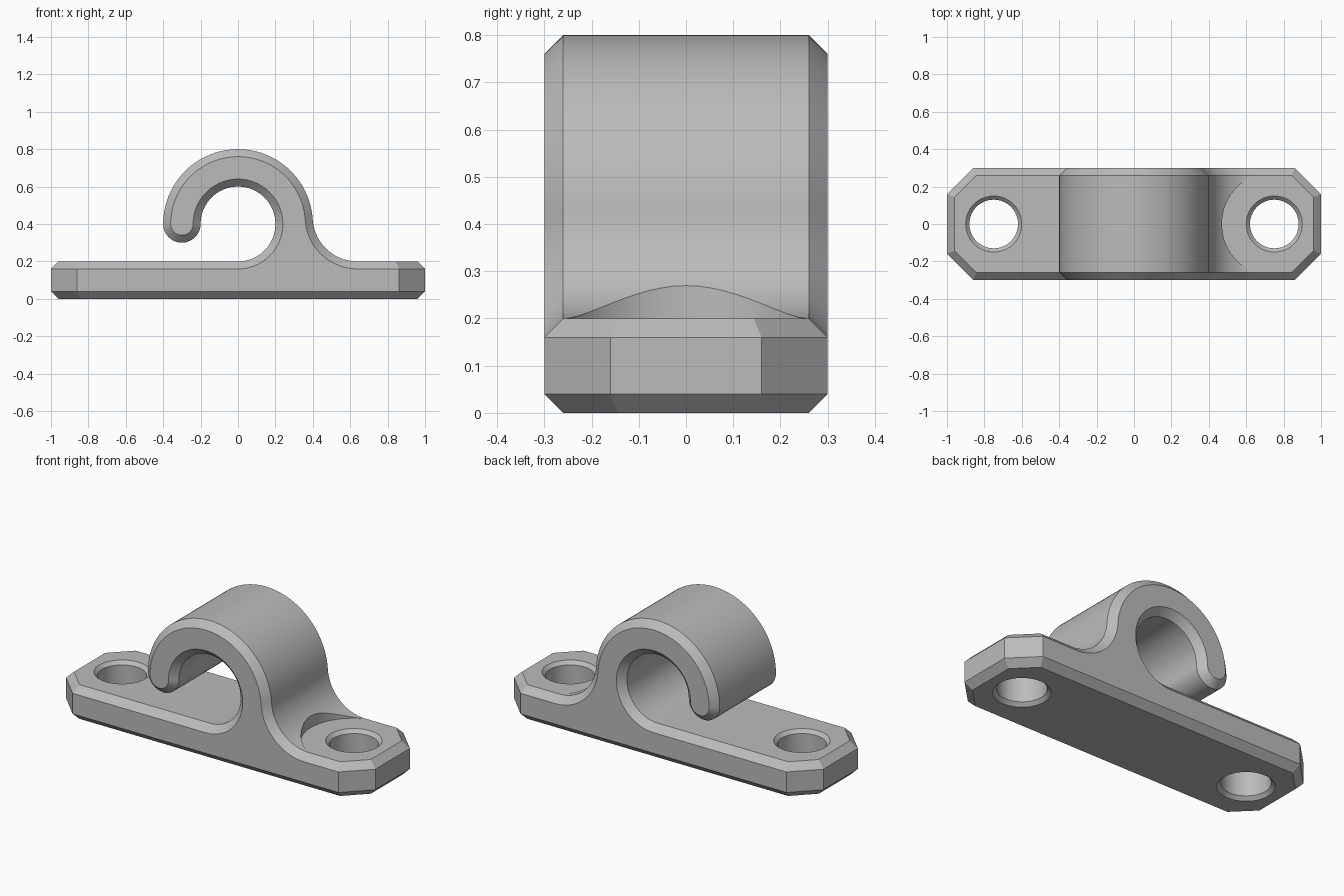
import bpy, bmesh, math
from mathutils import Vector

if "Cube" in bpy.data.objects:
    bpy.data.objects.remove(bpy.data.objects["Cube"])

grey = bpy.data.materials.new("plain_grey")
grey.diffuse_color = (0.5, 0.5, 0.5, 1)
grey.use_nodes = True
grey.node_tree.nodes["Principled BSDF"].inputs["Base Color"].default_value = grey.diffuse_color


def arc(cx, cz, r, a0, a1, n):
    return [(cx + r * math.cos(math.radians(a0 + (a1 - a0) * i / n)),
             cz + r * math.sin(math.radians(a0 + (a1 - a0) * i / n))) for i in range(n + 1)]


def profile(d):
    """Side outline of plate and hook, moved inward by d."""
    fx = math.sqrt(0.64 ** 2 - 0.04 ** 2)            # fillet centre
    a = math.degrees(math.atan2(0.04, fx))
    e = 1 - d / 2
    pts = [(-0.96, d), (0.96, d), (e, 0.04 + d / 2), (e, 0.16 - d / 2), (0.96, 0.2 - d)]
    pts += arc(fx, 0.44, 0.24 + d, -90, a - 180, 24)         # fillet
    pts += arc(0, 0.4, 0.4 - d, a, 180, 56)[1:]              # outside of hook
    pts += arc(-0.3, 0.4, 0.1 - d, 180, 360, 24)[1:]         # rounded tip
    pts += arc(0, 0.4, 0.2 + d, 180, -90, 72)[1:]            # inside of hook
    pts += [(-0.96, 0.2 - d), (-e, 0.16 - d / 2), (-e, 0.04 + d / 2)]
    return pts


def loft(bm, rings):
    vs = [[bm.verts.new(p) for p in ring] for ring in rings]
    for r0, r1 in zip(vs, vs[1:]):
        for i in range(len(r0)):
            j = (i + 1) % len(r0)
            bm.faces.new((r0[i], r0[j], r1[j], r1[i]))
    bm.faces.new(vs[0])
    bm.faces.new(vs[-1])
    bmesh.ops.recalc_face_normals(bm, faces=bm.faces)


def to_object(bm, name):
    me = bpy.data.meshes.new(name)
    bm.to_mesh(me)
    bm.free()
    ob = bpy.data.objects.new(name, me)
    bpy.context.collection.objects.link(ob)
    me.materials.append(grey)
    return ob


# Plate and hook: one outline lofted through the thickness with chamfered sides
bm = bmesh.new()
loft(bm, [[(x, y, z) for x, z in profile(d)]
          for y, d in ((-0.3, 0.04), (-0.26, 0), (0.26, 0), (0.3, 0.04))])

# Cut the plate corners diagonally, with chamfers above and below
for sx in (-1, 1):
    bmesh.ops.bisect_plane(bm, geom=bm.verts[:] + bm.edges[:] + bm.faces[:],
                           plane_co=(0.66 * sx, 0, 0), plane_no=(sx, 0, 0))
    for sy in (-1, 1):
        for z, nz in ((0.1, 0), (0.16, 1), (0.04, -1)):
            end_v = [v for v in bm.verts if v.co.x * sx > 0.6599]
            keep = set(end_v)
            end_e = [e for e in bm.edges if all(v in keep for v in e.verts)]
            end_f = [f for f in bm.faces if all(v in keep for v in f.verts)]
            h = math.sqrt(0.5)
            bmesh.ops.bisect_plane(bm, geom=end_v + end_e + end_f, dist=1e-5,
                                   plane_co=(0.86 * sx, 0.3 * sy, z),
                                   plane_no=Vector((h * sx, h * sy, nz)).normalized(),
                                   clear_outer=True)
            bmesh.ops.holes_fill(bm, edges=[e for e in bm.edges if e.is_boundary], sides=0)
bmesh.ops.remove_doubles(bm, verts=bm.verts, dist=1e-5)
bmesh.ops.recalc_face_normals(bm, faces=bm.faces)
body = to_object(bm, "hook_bracket")

# Screw holes with chamfered rims and a clearance for the screw head
for sx in (-1, 1):
    bm = bmesh.new()
    loft(bm, [[(0.75 * sx + r * math.cos(math.tau * i / 64), r * math.sin(math.tau * i / 64), z)
               for i in range(64)]
              for r, z in ((0.16, -0.01), (0.13, 0.02), (0.13, 0.18), (0.15, 0.2002),
                           (0.28, 0.2002), (0.28, 0.5))])
    cutter = to_object(bm, "screw_hole_cutter")
    cutter.hide_render = True
    mod = body.modifiers.new("screw_hole", 'BOOLEAN')
    mod.operation, mod.solver, mod.object = 'DIFFERENCE', 'EXACT', cutter
    bpy.context.view_layer.objects.active = body
    bpy.ops.object.modifier_apply(modifier=mod.name)
    bpy.data.objects.remove(cutter)

# Smooth curves, crisp chamfers
body.select_set(True)
bpy.context.view_layer.objects.active = body
bpy.ops.object.shade_smooth_by_angle(angle=math.radians(25))
